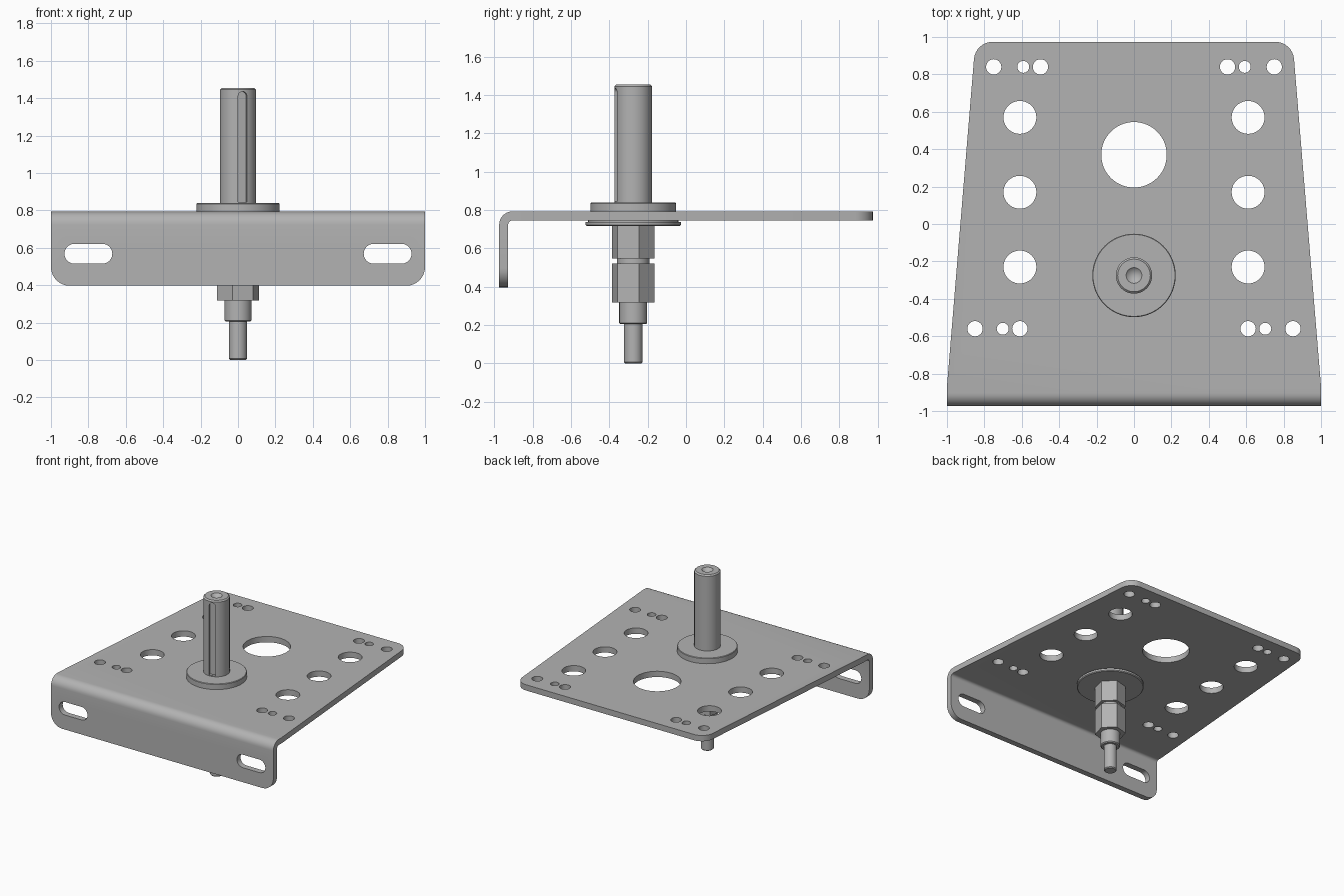
import bpy, bmesh, math
from mathutils import Vector

if "Cube" in bpy.data.objects:
    bpy.data.objects.remove(bpy.data.objects["Cube"])

steel = bpy.data.materials.new("steel grey")
steel.diffuse_color = (0.45, 0.45, 0.45, 1)
steel.use_nodes = True
steel.node_tree.nodes["Principled BSDF"].inputs["Base Color"].default_value = steel.diffuse_color
CY = -0.275          # y of the shaft axis
TURN = math.radians(15)


def fillet(points, seg=8):
    """Outline from (u, v, radius) corners."""
    out = []
    for i, (u, v, r) in enumerate(points):
        p = Vector((u, v))
        if r == 0:
            out.append(p)
            continue
        a = (Vector(points[i - 1][:2]) - p).normalized()
        b = (Vector(points[(i + 1) % len(points)][:2]) - p).normalized()
        half = a.angle(b) / 2
        c = p + (a + b).normalized() * (r / math.sin(half))
        s, e = p + a * r / math.tan(half) - c, p + b * r / math.tan(half) - c
        sweep = s.angle(e)
        for k in range(seg + 1):
            t = k / seg
            out.append(c + (s * math.sin((1 - t) * sweep) + e * math.sin(t * sweep)) / math.sin(sweep))
    return out


def circle(u, v, r, n=40, start=0.0):
    return [Vector((u + r * math.cos(start + math.tau * k / n),
                    v + r * math.sin(start + math.tau * k / n))) for k in range(n)]


def slot(u, v, half, r, n=12):
    return [Vector((u + s * (half - r) + r * math.cos(a), v + r * math.sin(a)))
            for s, base in ((1, -math.pi / 2), (-1, math.pi / 2))
            for a in [base + math.pi * k / n for k in range(n + 1)]]


def finish(name, bm):
    bmesh.ops.recalc_face_normals(bm, faces=bm.faces)
    me = bpy.data.meshes.new(name)
    bm.to_mesh(me)
    bm.free()
    me.materials.append(steel)
    ob = bpy.data.objects.new(name, me)
    bpy.context.collection.objects.link(ob)
    return ob


def prism(name, loops, axis, lo, hi):
    """Extrude 2D loops along an axis; the other two axes keep their order."""
    bm = bmesh.new()
    for loop in loops:
        ends = []
        for d in (lo, hi):
            ring = []
            for p in loop:
                co = [p[0], p[1]]
                co.insert("xyz".index(axis), d)
                ring.append(bm.verts.new(co))
            ends.append(ring)
            bm.faces.new(ring)
        n = len(loop)
        for i in range(n):
            j = (i + 1) % n
            bm.faces.new((ends[0][i], ends[0][j], ends[1][j], ends[1][i]))
    return finish(name, bm)


def lathe(name, profile, n=64):
    """Turn a (radius, z) profile about the shaft axis; ends sit on the axis."""
    bm = bmesh.new()
    rings = []
    for r, z in profile:
        if r == 0:
            rings.append([bm.verts.new((0, CY, z))] * n)
        else:
            rings.append([bm.verts.new((p[0], p[1], z)) for p in circle(0, CY, r, n)])
    for a, b in zip(rings, rings[1:]):
        for i in range(n):
            j = (i + 1) % n
            bm.faces.new(list(dict.fromkeys((a[i], a[j], b[j], b[i]))))
    return finish(name, bm)


def boolean(ob, cutter, mode):
    mod = ob.modifiers.new("cut", "BOOLEAN")
    mod.operation, mod.object, mod.solver = mode, cutter, "EXACT"
    dg = bpy.context.evaluated_depsgraph_get()
    me = bpy.data.meshes.new_from_object(ob.evaluated_get(dg))
    ob.modifiers.clear()
    ob.data = me
    bpy.data.objects.remove(cutter)


# Bent mounting plate: L section, trimmed to its tapered plan and rounded flange
plate = prism("mounting_plate", [fillet([
    (-0.974, 0.397, 0), (-0.974, 0.793, 0.07), (0.974, 0.793, 0),
    (0.974, 0.746, 0), (-0.927, 0.746, 0.023), (-0.927, 0.397, 0)])], "x", -1.1, 1.1)
plan = fillet([(-1.019, -1.1, 0), (1.019, -1.1, 0), (0.848, 0.974, 0.1), (-0.848, 0.974, 0.1)])
boolean(plate, prism("plan_trim", [plan], "z", 0.2, 1.0), "INTERSECT")
front = fillet([(-1, 0.397, 0.1), (1, 0.397, 0.1), (1, 1, 0), (-1, 1, 0)])
boolean(plate, prism("front_trim", [front], "y", -1.2, 1.2), "INTERSECT")

# Round holes through the plate and slots through the flange
holes = [circle(0, 0.37, 0.175, 64)]
for s in (-1, 1):
    holes += [circle(s * 0.61, y, 0.088) for y in (0.57, 0.17, -0.23)]
    holes += [circle(s * x, y, r, 24) for x, y, r in (
        (0.75, 0.84, 0.041), (0.592, 0.84, 0.032), (0.5, 0.84, 0.041),
        (0.85, -0.56, 0.041), (0.702, -0.56, 0.032), (0.61, -0.56, 0.041))]
boolean(plate, prism("hole_cutter", holes, "z", 0.7, 0.85), "DIFFERENCE")
slots = [slot(s * 0.8, 0.568, 0.128, 0.053) for s in (-1, 1)]
boolean(plate, prism("slot_cutter", slots, "y", -1.1, -0.85), "DIFFERENCE")

# Shaft with centre drilling and a round-topped keyway
shaft = lathe("shaft", [(0, 0.79), (0.097, 0.79), (0.097, 1.445), (0.087, 1.455),
                        (0.042, 1.455), (0, 1.415)])
key = prism("key_cutter", [fillet([(-0.024, 0.845, 0), (0.024, 0.845, 0),
                                   (0.024, 1.435, 0.0239), (-0.024, 1.435, 0.0239)])],
            "y", -0.15, -0.075)
for v in key.data.vertices:
    x, y = v.co.x, v.co.y
    v.co.x = x * math.cos(TURN) - y * math.sin(TURN)
    v.co.y = x * math.sin(TURN) + y * math.cos(TURN) + CY
boolean(shaft, key, "DIFFERENCE")

# Collar above the plate and thin washer below it
collar = lathe("collar", [(0, 0.785), (0.223, 0.785), (0.223, 0.834), (0.219, 0.838), (0, 0.838)])
washer = lathe("washer", [(0, 0.75), (0.235, 0.75), (0.235, 0.738), (0.249, 0.738),
                          (0.249, 0.722), (0.243, 0.716), (0, 0.716)])

# Two hex nuts, turned with the keyway, and the stepped spindle through them
for name, lo, hi in (("upper_nut", 0.547, 0.718), ("lower_nut", 0.317, 0.522)):
    prism(name, [circle(0, CY, 0.115, 6, TURN)], "z", lo, hi)
spindle = lathe("spindle", [(0, 0), (0.041, 0), (0.048, 0.007), (0.048, 0.205), (0.066, 0.205),
                            (0.073, 0.212), (0.073, 0.33), (0.085, 0.33), (0.085, 0.6), (0, 0.6)])

# Smooth the round faces, keep the edges sharp
for ob in (plate, shaft, collar, washer, spindle):
    bpy.ops.object.select_all(action="DESELECT")
    ob.select_set(True)
    bpy.context.view_layer.objects.active = ob
    bpy.ops.object.shade_smooth_by_angle(angle=math.radians(30))
